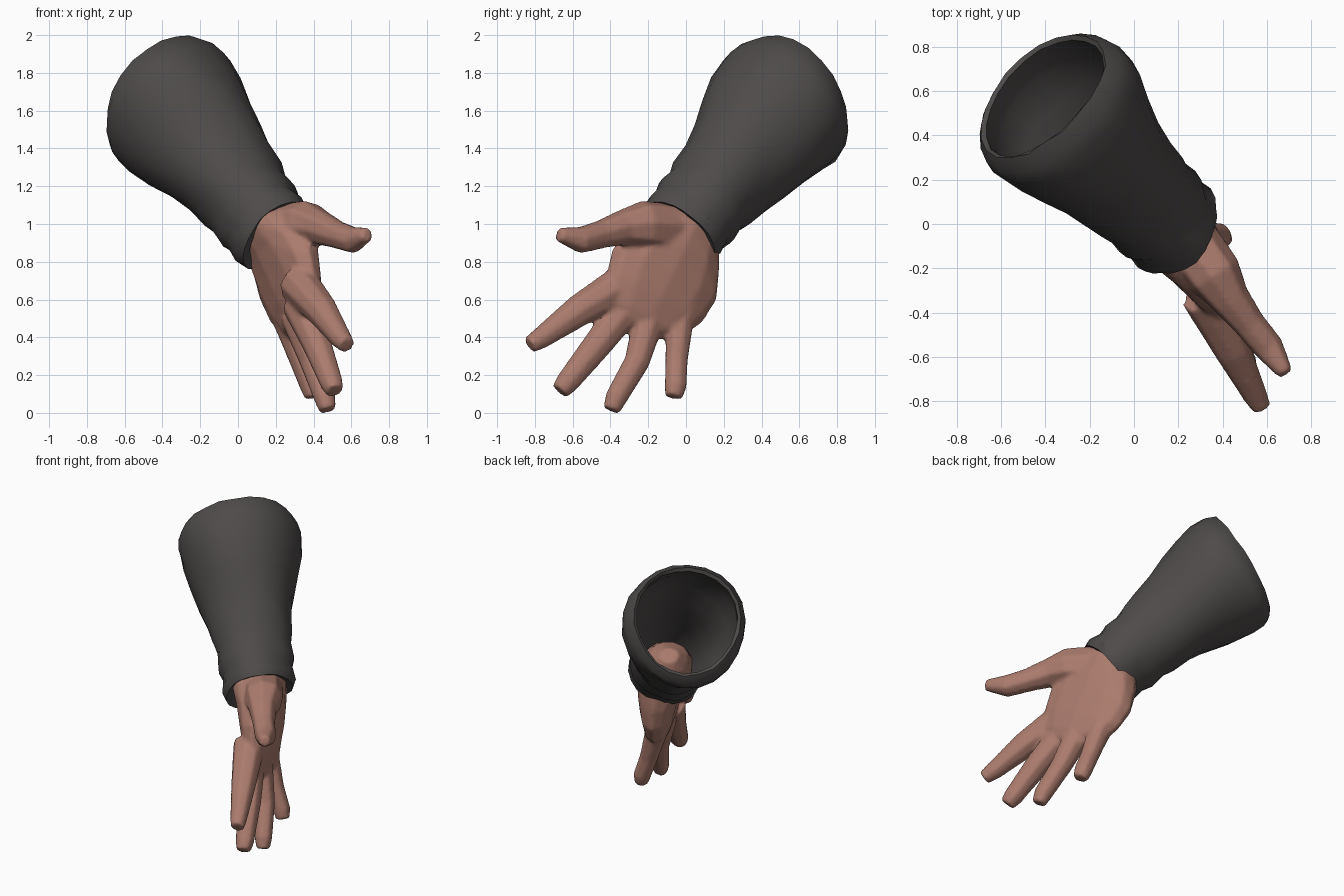
import bpy, bmesh, math, random
from mathutils import Vector

random.seed(4)
cube = bpy.data.objects.get("Cube")
if cube:
    bpy.data.objects.remove(cube, do_unlink=True)


def material(name, colour):
    mat = bpy.data.materials.new(name)
    mat.use_nodes = True
    mat.diffuse_color = (*colour, 1)
    mat.node_tree.nodes["Principled BSDF"].inputs["Base Color"].default_value = (*colour, 1)
    return mat


skin = material("skin", (0.41, 0.20, 0.155))
cloth = material("dark grey cloth", (0.075, 0.069, 0.067))


def ring(bm, centre, u, v, ru, rv, n, power=1.0):
    """Ellipse of vertices; a power under one squares it off."""
    verts = []
    for i in range(n):
        a = math.tau * i / n
        c, s = math.cos(a), math.sin(a)
        c = math.copysign(abs(c) ** power, c)
        s = math.copysign(abs(s) ** power, s)
        verts.append(bm.verts.new(centre + u * ru * c + v * rv * s))
    return verts


def bridge(bm, rings, cap=True):
    for a, b in zip(rings, rings[1:]):
        n = len(a)
        for i in range(n):
            bm.faces.new((a[i], a[(i + 1) % n], b[(i + 1) % n], b[i]))
    if cap:
        bm.faces.new(rings[0][::-1])
        bm.faces.new(rings[-1])


def finish(bm, name, mat):
    bmesh.ops.recalc_face_normals(bm, faces=bm.faces[:])
    mesh = bpy.data.meshes.new(name)
    bm.to_mesh(mesh)
    bm.free()
    mesh.materials.append(mat)
    obj = bpy.data.objects.new(name, mesh)
    bpy.context.collection.objects.link(obj)
    bpy.ops.object.select_all(action="DESELECT")
    obj.select_set(True)
    bpy.context.view_layer.objects.active = obj
    return obj


def digit(bm, points):
    """Tapered tube through (x, y, z, radius) points."""
    locs = [Vector(p[:3]) for p in points]
    rings = []
    for i, p in enumerate(points):
        d = (locs[min(i + 1, len(locs) - 1)] - locs[max(i - 1, 0)]).normalized()
        u = d.cross(palm_normal).normalized()
        v = d.cross(u)
        rings.append(ring(bm, locs[i], u, v, p[3] + .004, p[3] + .002, 8, 0.9))
    bridge(bm, rings)


# Hand: palm loft, then five digits, fused into one skin
across = Vector((.33, -.845, .42)).normalized()
palm_normal = Vector((.9, .41, .12))
palm_normal = (palm_normal - across * palm_normal.dot(across)).normalized()

palm = [  # x, y, z, half width, half thickness
    (.04, .13, 1.16, .06, .06), (.085, .075, 1.10, .145, .13),
    (.18, -.02, .985, .21, .18), (.235, -.07, .855, .285, .15),
    (.27, -.115, .73, .325, .125), (.305, -.17, .60, .30, .10),
    (.335, -.22, .50, .23, .072), (.35, -.24, .45, .15, .045),
]
digits = {
    "thumb": [(.27, -.10, .98, .13), (.365, -.23, .995, .125), (.435, -.34, .98, .09),
              (.52, -.45, .945, .072), (.61, -.56, .915, .068), (.685, -.675, .945, .034)],
    "index": [(.315, -.32, .69, .105), (.445, -.57, .54, .082), (.545, -.77, .395, .055),
              (.575, -.828, .36, .043)],
    "middle": [(.32, -.30, .58, .09), (.42, -.47, .36, .076), (.495, -.63, .16, .06),
               (.512, -.668, .115, .046)],
    "ring": [(.305, -.19, .52, .085), (.395, -.26, .27, .066), (.46, -.37, .08, .057),
             (.475, -.395, .014, .043)],
    "little": [(.205, .045, .66, .10), (.265, -.035, .47, .072), (.33, -.05, .28, .058),
               (.385, -.055, .14, .056), (.40, -.065, .083, .045)],
}
bm = bmesh.new()
bridge(bm, [ring(bm, Vector(p[:3]), across, palm_normal, p[3], p[4], 12, 0.9) for p in palm])
for points in digits.values():
    digit(bm, points)
hand = finish(bm, "hand", skin)
fuse = hand.modifiers.new("fuse", "REMESH")
fuse.mode = "VOXEL"
fuse.voxel_size = 0.013
soften = hand.modifiers.new("soften", "SMOOTH")
soften.iterations = 5
for m in ("fuse", "soften"):
    bpy.ops.object.modifier_apply(modifier=m)
bpy.ops.object.shade_smooth_by_angle(angle=math.radians(60))

# Sleeve: outer wall from hem to rim, rolled over into a thin inner wall
top_centre = Vector((-.375, .54, 1.65))
hem_centre = Vector((.195, -.04, .945))
axis = (hem_centre - top_centre).normalized()
side = Vector((0, 0, 1)).cross(axis).normalized()
up = axis.cross(side).normalized()

outer = [(1.0, .222), (.95, .24), (.88, .23), (.83, .25), (.74, .242), (.67, .26),
         (.55, .275), (.42, .308), (.28, .352), (.14, .388), (.04, .4), (-.02, .388),
         (-.07, .35)]
inner = [(-.06, .328), (.03, .345), (.14, .365), (.28, .33), (.42, .286), (.55, .252),
         (.74, .215), (.88, .195), (.98, .165)]
SEGMENTS = 22
bm = bmesh.new()
rings = []
for t, r in outer + inner:
    centre = top_centre.lerp(hem_centre, t)
    verts = ring(bm, centre, side, up, r, r, SEGMENTS)
    for i, v in enumerate(verts):
        a = math.tau * i / SEGMENTS
        radial = (v.co - centre).normalized()
        # hem dips over the back of the hand, rim rises at the top
        hem_dip = max(0, t - .7) / .3 * .05 * max(0, math.cos(a - math.radians(215))) ** 2
        rim_rise = max(0, .12 - t) / .19 * .06 * math.sin(a)
        fold = .008 * math.sin(3 * a + 9 * t)
        ragged = random.uniform(-.007, .007)
        v.co += axis * (hem_dip - rim_rise + ragged) + radial * (fold + ragged * .6)
    rings.append(verts)
bridge(bm, rings + [rings[0]], cap=False)
sleeve = finish(bm, "sleeve", cloth)
bpy.ops.object.shade_smooth_by_angle(angle=math.radians(35))
